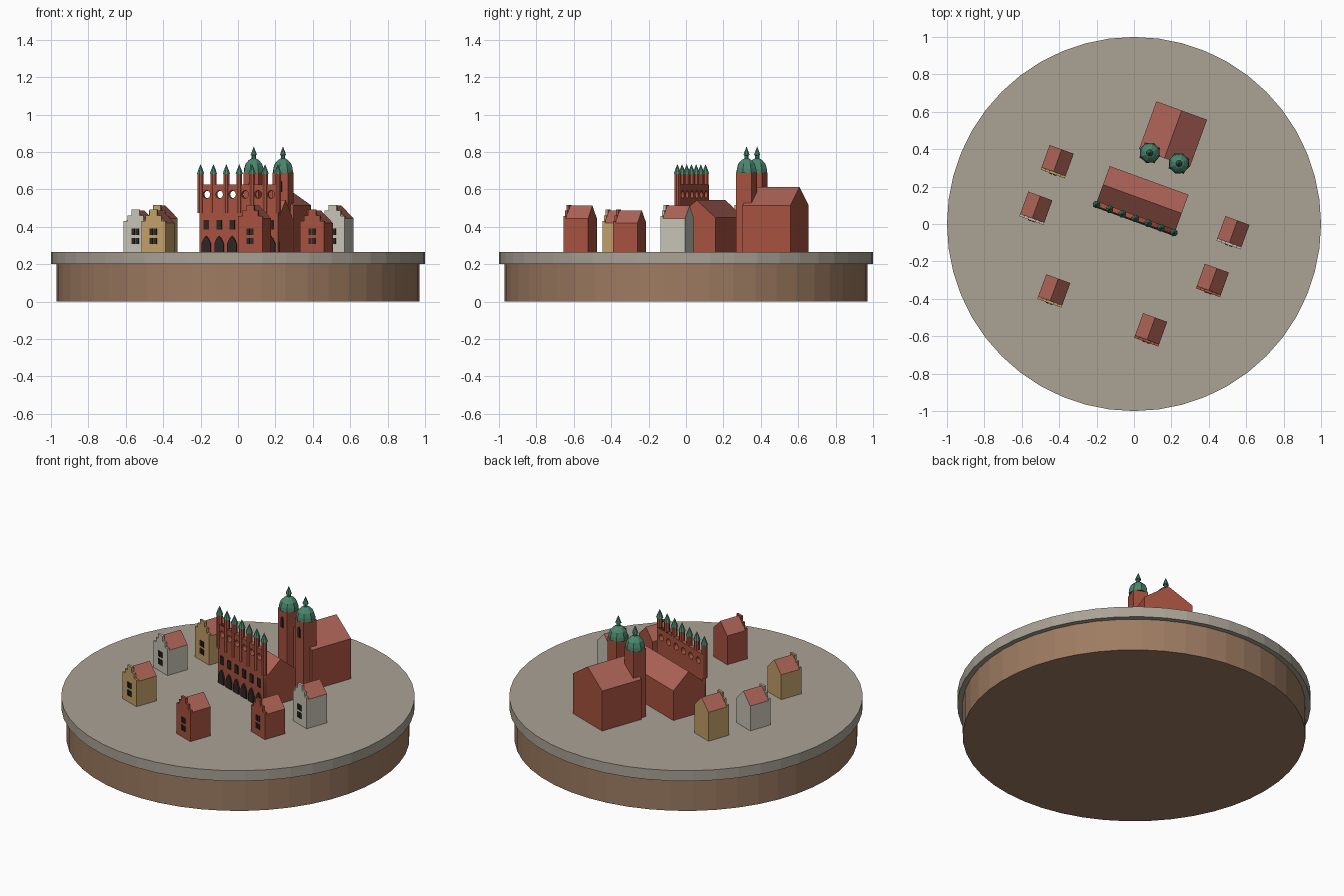
import bpy, bmesh, math
from mathutils import Matrix

if "Cube" in bpy.data.objects:
    bpy.data.objects.remove(bpy.data.objects["Cube"], do_unlink=True)


def material(name, r, g, b):
    m = bpy.data.materials.new(name)
    m.use_nodes = True
    m.diffuse_color = (r, g, b, 1)
    m.node_tree.nodes["Principled BSDF"].inputs["Base Color"].default_value = (r, g, b, 1)
    return m


STONE = material("grey stone", 0.40, 0.36, 0.30)
WOOD = material("brown wood", 0.34, 0.20, 0.12)
BRICK = material("red brick", 0.39, 0.085, 0.05)
TILE = material("roof tile", 0.42, 0.125, 0.095)
SAND = material("sand plaster", 0.54, 0.35, 0.14)
PALE = material("pale plaster", 0.57, 0.54, 0.46)
COPPER = material("green copper", 0.07, 0.24, 0.155)
DARK = material("dark opening", 0.026, 0.02, 0.018)
GROUND = 0.265


def place(x, y):
    """Frame of a building, turned to the common street direction."""
    return Matrix.Translation((x, y, 0)) @ Matrix.Rotation(math.radians(-20), 4, 'Z')


def finish(name, bm, mats, frame):
    bmesh.ops.recalc_face_normals(bm, faces=bm.faces)
    me = bpy.data.meshes.new(name)
    bm.to_mesh(me)
    bm.free()
    for m in mats:
        me.materials.append(m)
    ob = bpy.data.objects.new(name, me)
    ob.matrix_world = frame
    bpy.context.collection.objects.link(ob)
    return ob


def add_prism(bm, outline, y0, y1):
    """Extrude an x-z outline from y0 to y1."""
    face = bm.faces.new([bm.verts.new((x, y0, z)) for x, z in outline])
    out = bmesh.ops.extrude_face_region(bm, geom=[face])["geom"]
    for v in out:
        if isinstance(v, bmesh.types.BMVert):
            v.co.y = y1


def prisms(name, outlines, y0, y1, mat, frame):
    bm = bmesh.new()
    for o in outlines:
        add_prism(bm, o, y0, y1)
    return finish(name, bm, [mat], frame)


def rect(x, w, z0, z1):
    return [(x - w / 2, z0), (x + w / 2, z0), (x + w / 2, z1), (x - w / 2, z1)]


def arch(x, w, z0, z1, spring):
    return [(x - w / 2, z0), (x + w / 2, z0), (x + w / 2, spring),
            (x + w / 4, (spring + 2 * z1) / 3), (x, z1),
            (x - w / 4, (spring + 2 * z1) / 3), (x - w / 2, spring)]


def lathe(name, profile, centres, sides, mat, frame):
    """Turn a radius-height profile around each centre."""
    bm = bmesh.new()
    for cx, cy in centres:
        rings = []
        for r, z in profile:
            n = sides if r else 1
            rings.append([bm.verts.new((cx + r * math.cos(math.tau * i / sides),
                                        cy + r * math.sin(math.tau * i / sides), z))
                          for i in range(n)])
        for a, b in zip(rings, rings[1:]):
            for i in range(sides):
                j = (i + 1) % sides
                bm.faces.new([a[i], a[j]] + ([b[j], b[i]] if len(b) > 1 else b))
        bm.faces.new(rings[0])
        if len(rings[-1]) > 1:
            bm.faces.new(rings[-1])
    return finish(name, bm, [mat], frame)


def gabled(name, w, y0, y1, eave, ridge, wall, frame):
    """Body with a pitched roof; upward sloping faces are tiled."""
    h = w / 2
    bm = bmesh.new()
    add_prism(bm, [(-h, GROUND), (h, GROUND), (h, eave), (0, ridge), (-h, eave)], y0, y1)
    bmesh.ops.recalc_face_normals(bm, faces=bm.faces)
    for f in bm.faces:
        f.material_index = int(f.normal.z > 0.1)
    return finish(name, bm, [wall, TILE], frame)


# Round plinth with a stone slab
flat = Matrix.Identity(4)
lathe("plinth", [(0.97, 0), (0.97, 0.2)], [(0, 0)], 48, WOOD, flat)
lathe("ground_slab", [(1, 0.2), (1, GROUND)], [(0, 0)], 48, STONE, flat)

# Small houses with stepped gables
houses = [(-0.41, 0.335, SAND, 1), (-0.524, 0.086, PALE, 0), (-0.428, -0.356, SAND, 0),
          (0.09, -0.564, BRICK, 1), (0.42, -0.30, BRICK, 0), (0.53, -0.045, PALE, 1)]
for i, (x, y, wall, tall) in enumerate(houses, 1):
    f = place(x, y)
    eave = 0.445 if tall else 0.42
    gabled(f"house_{i}", 0.137, -0.06, 0.068, eave, eave + 0.068, wall, f)
    right = [(0.0685, GROUND)]
    for w, rise in [(0.0685, 0.012), (0.045, 0.041), (0.022, 0.072)]:
        right += [(w, right[-1][1]), (w, eave + rise)]
    right = right[1:]
    steps = right + [(-a, z) for a, z in reversed(right)]
    prisms(f"stepped_gable_{i}", [steps], -0.072, -0.058, wall, f)
    panes = [rect(s * 0.011, 0.017, z, z + 0.034) for s in (-1, 1)
             for z in (0.307, 0.356)]
    prisms(f"house_windows_{i}", panes, -0.076, -0.070, DARK, f)

# Town hall: body turned so that the ridge runs along the facade
hall = place(0.008, 0.033)
turned = hall @ Matrix.Translation((0, 0.107, 0)) @ Matrix.Rotation(math.pi / 2, 4, 'Z')
gabled("town_hall_body", 0.212, -0.224, 0.224, 0.45, 0.543, BRICK, turned)

# Tall screen facade with open round holes
curve = bpy.data.curves.new("facade_outline", 'CURVE')
curve.dimensions = '2D'
curve.fill_mode = 'BOTH'
curve.extrude = 0.013
GAP = 0.0733
bays = [(i - 2.5) * GAP for i in range(6)]
holes = [[(x + 0.021 * math.cos(math.tau * k / 12), 0.573 + 0.021 * math.sin(math.tau * k / 12))
          for k in range(12)] for x in bays]
for loop in [rect(0, 0.448, GROUND, 0.625)] + holes:
    s = curve.splines.new('POLY')
    s.points.add(len(loop) - 1)
    for p, (x, z) in zip(s.points, loop):
        p.co = (x, z, 0, 1)
    s.use_cyclic_u = True
tmp = bpy.data.objects.new("facade_outline", curve)
bpy.context.collection.objects.link(tmp)
bpy.context.view_layer.update()
mesh = bpy.data.meshes.new_from_object(tmp.evaluated_get(bpy.context.evaluated_depsgraph_get()))
bpy.data.objects.remove(tmp, do_unlink=True)
mesh.materials.clear()
mesh.materials.append(BRICK)
facade = bpy.data.objects.new("town_hall_facade", mesh)
facade.matrix_world = hall @ Matrix.Rotation(math.pi / 2, 4, 'X')
bpy.context.collection.objects.link(facade)

# Pinnacles, doors and windows of the facade
posts = [((i - 3) * GAP, -0.004) for i in range(7)]
lathe("facade_pinnacles", [(0.017, 0.475), (0.017, 0.685)], posts, 8, BRICK, hall)
lathe("pinnacle_caps", [(0.021, 0.682), (0.013, 0.705), (0, 0.735)], posts, 8, COPPER, hall)
prisms("facade_doors", [arch(x, 0.052, GROUND, 0.352, 0.31) for x in bays],
       -0.021, -0.012, DARK, hall)
prisms("facade_windows", [rect(x, 0.03, 0.385, 0.437) for x in bays],
       -0.018, -0.012, DARK, hall)

# Church with twin domed towers
church = place(0.1625, 0.352)
gabled("church_nave", 0.288, 0, 0.271, 0.515, 0.612, BRICK, church)
towers = [(-0.083, 0), (0.083, 0)]
prisms("church_towers", [rect(x, 0.088, GROUND, 0.69) for x, _ in towers],
       -0.044, 0.044, BRICK, church)
lathe("tower_domes", [(0.057, 0.688), (0.055, 0.712), (0.046, 0.738), (0.028, 0.757),
                      (0.012, 0.766), (0.012, 0.782), (0.018, 0.784), (0, 0.83)],
      towers, 8, COPPER, church)
prisms("tower_windows", [arch(x, 0.022, 0.585, 0.65, 0.635) for x, _ in towers],
       -0.050, -0.043, DARK, church)
